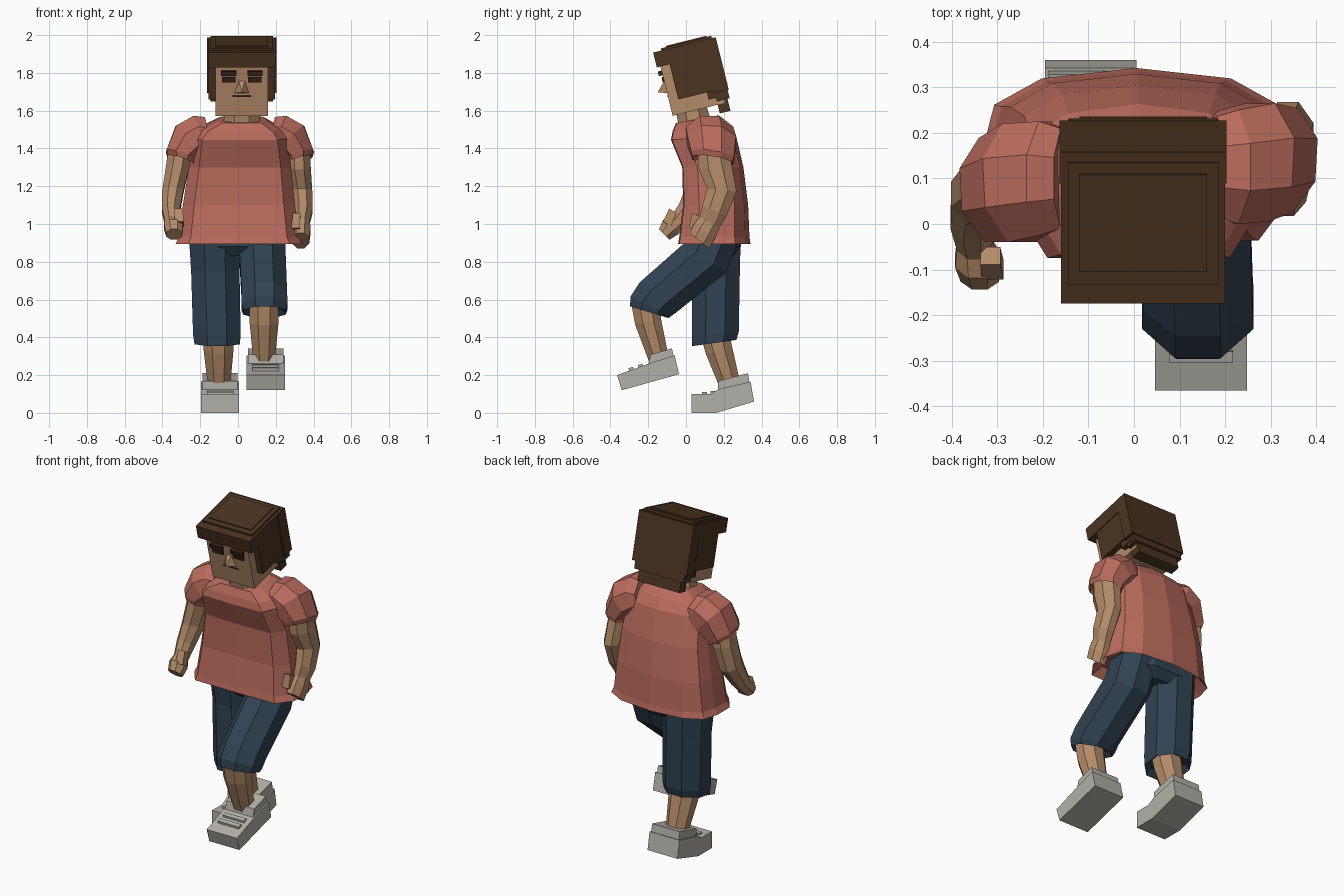
import bpy, bmesh, math
from mathutils import Vector, Matrix, Euler


def material(name, rgb):
    m = bpy.data.materials.new(name)
    m.diffuse_color = (*rgb, 1)
    return m


SKIN = material("tan skin", (0.456, 0.262, 0.141))
HAIR = material("brown hair", (0.069, 0.034, 0.0144))
SHIRT = material("coral cloth", (0.49, 0.15, 0.11))
PANTS = material("navy denim", (0.031, 0.056, 0.085))
SHOE = material("grey leather", (0.445, 0.434, 0.392))
DARK = material("dark brown", (0.035, 0.016, 0.008))


def finish(name, bm, mat):
    bmesh.ops.recalc_face_normals(bm, faces=bm.faces)
    me = bpy.data.meshes.new(name)
    bm.to_mesh(me)
    bm.free()
    me.materials.append(mat)
    ob = bpy.data.objects.new(name, me)
    bpy.context.collection.objects.link(ob)
    return ob


def polygon(n):
    return [(math.cos((i + .5) * math.tau / n) / math.cos(math.pi / n),
             math.sin((i + .5) * math.tau / n) / math.cos(math.pi / n)) for i in range(n)]


def loft(name, rings, mat, shape=polygon(8)):
    """Ring: x, y, z, half width, half depth, tilt about x, roll about y (degrees)."""
    bm = bmesh.new()
    loops = []
    for r in rings:
        x, y, z, hx, hy, tilt, roll = (*r, 0, 0)[:7]
        rot = Euler((math.radians(tilt), math.radians(roll), 0)).to_matrix()
        loops.append([bm.verts.new(Vector((x, y, z)) + rot @ Vector((u * hx, v * hy, 0)))
                      for u, v in shape])
    n = len(shape)
    for a, b in zip(loops, loops[1:]):
        for i in range(n):
            bm.faces.new((a[i], a[(i + 1) % n], b[(i + 1) % n], b[i]))
    bm.faces.new(loops[0])
    bm.faces.new(loops[-1])
    return finish(name, bm, mat)


def slab(name, profile, x, half, mat):
    """Side profile (y, z) extruded across x."""
    bm = bmesh.new()
    f = bm.faces.new([bm.verts.new((x - half, y, z)) for y, z in profile])
    ext = bmesh.ops.extrude_face_region(bm, geom=[f])
    bmesh.ops.translate(bm, vec=(2 * half, 0, 0),
                        verts=[v for v in ext["geom"] if isinstance(v, bmesh.types.BMVert)])
    return finish(name, bm, mat)


# Tilted head frame, with its origin on the top back edge of the hair
HEAD = Matrix.Translation((0.02, 0.148, 2.0)) @ Matrix.Rotation(math.radians(14), 4, 'X')


def head_box(name, x0, x1, y0, y1, z0, z1, mat):
    bm = bmesh.new()
    bmesh.ops.create_cube(bm, size=1)
    for v in bm.verts:
        v.co = HEAD @ Vector((x1 if v.co.x > 0 else x0, y1 if v.co.y > 0 else y0,
                              z1 if v.co.z > 0 else z0))
    return finish(name, bm, mat)


# Head and hair
head_box("head", -.14, .14, -.315, -.03, -.362, -.05, SKIN)
head_box("hair_cap", -.18, .18, -.335, 0, -.093, -.012, HAIR)
head_box("hair_top", -.165, .165, -.29, -.015, -.02, 0, HAIR)
head_box("hair_crown", -.14, .14, -.26, -.04, -.01, .006, HAIR)
head_box("hair_back", -.183, .183, -.065, .006, -.3, -.015, HAIR)
head_box("hair_back_step", -.165, .165, -.07, 0, -.345, -.29, HAIR)
head_box("hair_nape", -.14, .14, -.07, -.012, -.41, -.33, HAIR)
for s, side in ((-1, "left"), (1, "right")):
    a, b = sorted((s * .13, s * .176))
    head_box(f"hair_side_{side}", a, b, -.265, -.02, -.285, -.08, HAIR)
    a, b = sorted((s * .13, s * .168))
    head_box(f"hair_sideburn_{side}", a, b, -.11, -.02, -.325, -.27, HAIR)
    # Face details
    c = s * .069
    head_box(f"brow_{side}", c - .04, c + .04, -.335, -.31, -.14, -.115, DARK)
    head_box(f"eye_{side}", c - .035, c + .035, -.324, -.31, -.177, -.15, DARK)
head_box("mouth", -.05, .05, -.318, -.31, -.258, -.252, DARK)

# Wedge nose
bm = bmesh.new()
nose = [bm.verts.new(HEAD @ Vector(p)) for p in
        ((-.016, -.313, -.17), (.016, -.313, -.17), (.04, -.313, -.238), (-.04, -.313, -.238),
         (0, -.362, -.222))]
bm.faces.new(nose[:4])
for i in range(4):
    bm.faces.new((nose[i], nose[(i + 1) % 4], nose[4]))
finish("nose", bm, SKIN)

loft("neck", [(.02, .055, 1.48, .11, .09, 8), (.02, .04, 1.56, .095, .085, 10),
              (.02, .02, 1.64, .09, .08, 14)], SKIN)

# Shirt body, with a flat front and a rounded back
half = [(.8, -.97), (1, -.5), (1, .1), (.93, .58), (.62, .88)]
body = [(0, -1)] + half + [(0, 1)] + [(-u, v) for u, v in reversed(half)]
loft("shirt", [(.005, .15, .955, .27, .16), (.005, .15, .895, .335, .192),
               (.005, .15, .93, .318, .186), (.005, .157, 1.10, .297, .172),
               (.01, .142, 1.30, .27, .162), (.01, .092, 1.46, .25, .172, 5),
               (.012, .077, 1.51, .215, .15, 8), (.02, .06, 1.555, .125, .115, 10)],
     SHIRT, body)

# Sleeves, with a turned-in hem
for s, side, ys in ((-1, "left", (.1, .09, .075)), (1, "right", (.125, .135, .14))):
    loft(f"sleeve_{side}", [
        (.01 + s * .16, ys[0], 1.47, .1, .11, 0, -s * 75),
        (.01 + s * .2, ys[0], 1.475, .108, .125, 0, -s * 65),
        (.01 + s * .26, ys[1], 1.44, .112, .13, -4, -s * 45),
        (.01 + s * .312, ys[2], 1.36, .083, .115, -9, -s * 20),
        (.01 + s * .31, ys[2], 1.335, .076, .108, -9, -s * 18),
        (.01 + s * .31, ys[2], 1.36, .06, .08, -9, -s * 18)], SHIRT)

# Arms with closed hands
loft("arm_left", [(-.305, .085, 1.42, .06, .075), (-.32, .085, 1.3, .062, .078, -5),
                  (-.345, .065, 1.17, .056, .072, -20), (-.355, .005, 1.07, .047, .056, -45),
                  (-.35, -.045, 1.01, .038, .046, -45), (-.342, -.08, .985, .05, .055, -45),
                  (-.338, -.115, .945, .042, .04, -45)], SKIN)
loft("arm_right", [(.32, .14, 1.42, .06, .08), (.325, .155, 1.3, .06, .088, 8),
                   (.338, .19, 1.18, .055, .078, -5), (.345, .15, 1.07, .05, .07, -25),
                   (.338, .125, 1.01, .042, .06, -30), (.332, .1, .965, .052, .068, -36),
                   (.332, .07, .912, .045, .066, -38)], SKIN)
quad = polygon(4)
loft("thumb_left", [(-.315, -.07, 1.07, .022, .022, -30), (-.31, -.1, 1.0, .024, .025, -30)],
     SKIN, quad)
loft("thumb_right", [(.31, .05, 1.05, .02, .022, -20), (.305, .04, .97, .022, .025, -20)],
     SKIN, quad)

# Trousers: hips, straight back leg and bent front leg
loft("hips", [(0, .15, .83, .12, .1), (0, .15, .88, .23, .14), (0, .15, .97, .24, .14)], PANTS)
loft("trouser_left", [(-.125, .15, .94, .135, .14), (-.12, .16, .75, .128, .125),
                      (-.112, .155, .42, .126, .125, 5), (-.11, .15, .37, .12, .118, 8),
                      (-.11, .152, .4, .09, .09, 8)], PANTS)
loft("trouser_right", [(.125, .15, .94, .125, .14), (.13, .1, .82, .122, .135, -35),
                       (.14, -.15, .61, .12, .125, -40), (.14, -.185, .565, .122, .12, -25),
                       (.14, -.195, .533, .112, .106, -17), (.14, -.19, .56, .085, .085, -17)],
     PANTS)

# Shins
loft("shin_left", [(-.105, .15, .43, .082, .076, 15), (-.103, .175, .33, .078, .072, 15),
                   (-.1, .235, .14, .058, .055, 15)], SKIN)
loft("shin_right", [(.138, -.215, .58, .078, .074, 12), (.138, -.2, .48, .076, .07, 12),
                    (.138, -.14, .27, .056, .052, 12)], SKIN)

# Shoes, ankle cuffs and laces
slab("shoe_left", [(.03, .1), (.03, 0), (.16, 0), (.36, .06), (.342, .165), (.17, .125),
                   (.13, .1)], -.095, .1, SHOE)
slab("cuff_left", [(.17, .11), (.338, .15), (.328, .21), (.168, .168)], -.095, .092, SHOE)
slab("shoe_right", [(-.365, .2), (-.34, .12), (-.037, .205), (-.06, .305), (-.2, .26)],
     .147, .101, SHOE)
slab("cuff_right", [(-.2, .25), (-.065, .295), (-.075, .342), (-.188, .308)],
     .147, .093, SHOE)
for y, z in ((.085, .098), (.13, .104)):
    slab("lace_left", [(y, z - .01), (y + .025, z - .01), (y + .025, z + .012), (y, z + .012)],
         -.095, .07, SHOE)
for y, z in ((-.3, .222), (-.25, .238)):
    slab("lace_right", [(y, z - .01), (y + .025, z - .004), (y + .02, z + .022),
                        (y - .004, z + .015)], .147, .07, SHOE)
